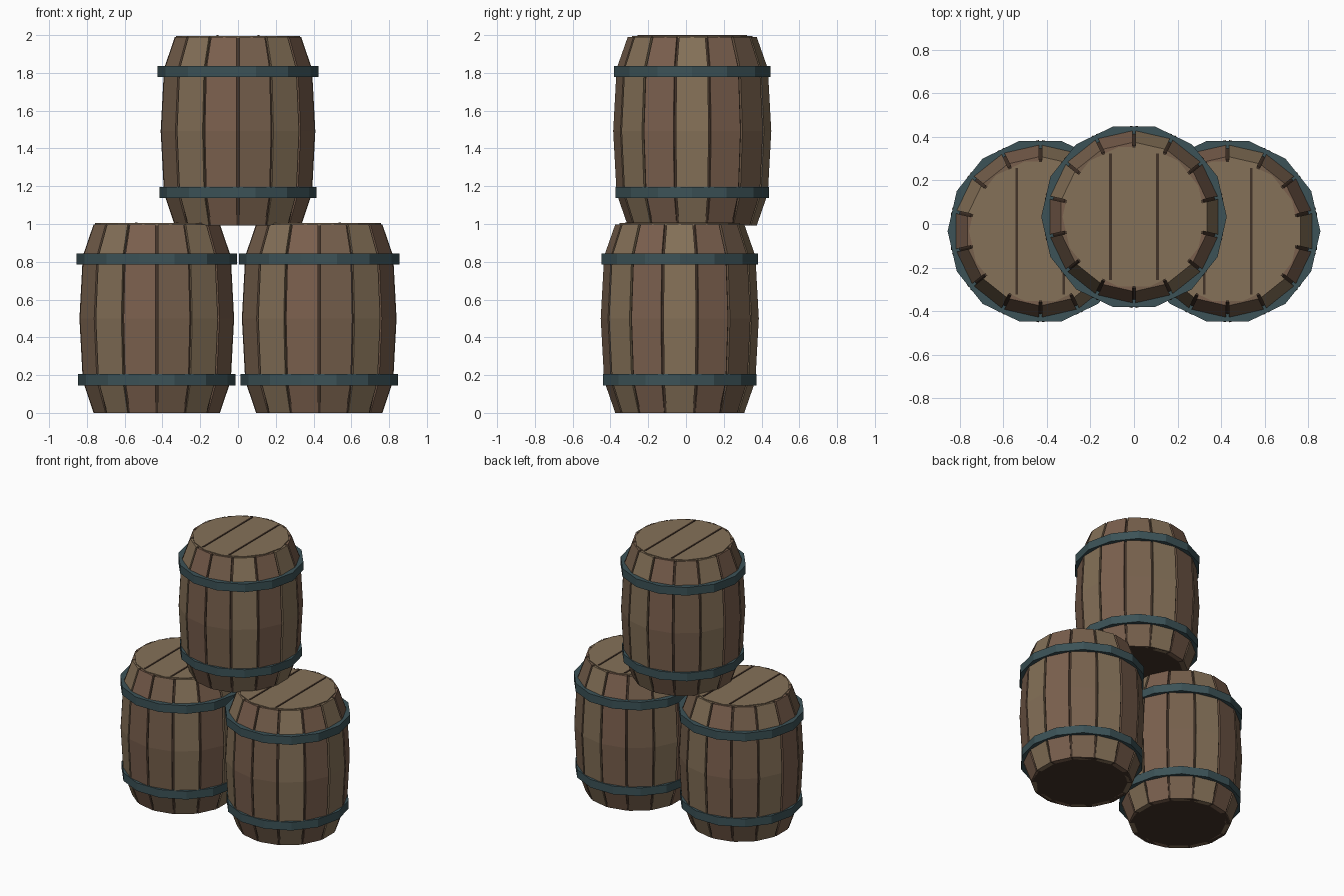
import bpy, bmesh, math

if "Cube" in bpy.data.objects:
    bpy.data.objects.remove(bpy.data.objects["Cube"])

N = 14                                   # staves per barrel
STEP = 2 * math.pi / N
# (height, corner radius) of the bulging side
PROFILE = [(0, .343), (.17, .402), (.5, .42), (.83, .402), (.998, .343)]


def material(name, rgb):
    m = bpy.data.materials.new(name)
    m.diffuse_color = (*rgb, 1)
    m.use_nodes = True
    m.node_tree.nodes["Principled BSDF"].inputs["Base Color"].default_value = m.diffuse_color
    return m


TAN = material("tan_wood", (.235, .165, .098))
RED = material("red_wood", (.195, .115, .075))
BROWN = material("brown_wood", (.18, .115, .072))
DARK = material("dark_wood", (.055, .033, .022))
IRON = material("hoop_iron", (.045, .085, .095))


def finish(bm, name, loc, mats):
    bmesh.ops.recalc_face_normals(bm, faces=bm.faces)
    me = bpy.data.meshes.new(name)
    bm.to_mesh(me)
    bm.free()
    for m in mats:
        me.materials.append(m)
    ob = bpy.data.objects.new(name, me)
    ob.location = loc
    bpy.context.collection.objects.link(ob)
    return ob


def lathe(name, loc, profile, mat, phase=0, closed=False):
    """14-sided turned solid; closed=True joins the profile into a ring."""
    bm = bmesh.new()
    rings = [[bm.verts.new((r * math.cos(phase + i * STEP),
                            r * math.sin(phase + i * STEP), z))
              for i in range(N)] for z, r in profile]
    pairs = list(zip(rings, rings[1:]))
    if closed:
        pairs.append((rings[-1], rings[0]))
    else:
        bm.faces.new(rings[0])
        bm.faces.new(rings[-1])
    for a, b in pairs:
        for i in range(N):
            j = (i + 1) % N
            bm.faces.new((a[i], a[j], b[j], b[i]))
    return finish(bm, name, loc, [mat])


def staves(name, loc):
    """Flat-faced boards with narrow gaps, cycling through three wood tones."""
    bm = bmesh.new()
    for k in range(N):
        c, s = math.cos(k * STEP), math.sin(k * STEP)
        rings = []
        for z, r in PROFILE:
            ring = []
            for rad, side in ((r, -1), (r, 1), (r - .035, 1), (r - .035, -1)):
                x = rad * math.cos(STEP / 2)
                y = side * (rad * math.sin(STEP / 2) - .007)
                ring.append(bm.verts.new((x * c - y * s, x * s + y * c, z)))
            rings.append(ring)
        faces = [bm.faces.new(rings[0]), bm.faces.new(rings[-1])]
        for a, b in zip(rings, rings[1:]):
            for i in range(4):
                j = (i + 1) % 4
                faces.append(bm.faces.new((a[i], a[j], b[j], b[i])))
        for f in faces:
            f.material_index = k % 3
    finish(bm, name, loc, [TAN, RED, BROWN])


def lid_seams(name, loc):
    bm = bmesh.new()
    for x in (-.108, .108):
        cube = bmesh.ops.create_cube(bm, size=1)["verts"]
        bmesh.ops.scale(bm, vec=(.012, .58, .01), verts=cube)
        bmesh.ops.translate(bm, vec=(x, 0, 1.003), verts=cube)
    finish(bm, name, loc, [DARK])


def barrel(tag, loc):
    staves(tag + "_staves", loc)
    # dark inner body seen in the gaps and underneath
    core = [(z, r - .016) for z, r in PROFILE]
    core[0] = (-0.0, .338)
    core[-1] = (.992, .327)
    lathe(tag + "_core", loc, core, DARK, STEP / 2)
    lathe(tag + "_lid", loc, [(.98, .328), (1.004, .328)], TAN)
    lid_seams(tag + "_lid_seams", loc)
    # hoops have their corners on the stave centres
    for part, z, r in (("lower_hoop", .145, .416), ("upper_hoop", .785, .426)):
        lathe(f"{tag}_{part}", loc,
              [(z, .385), (z, r), (z + .06, r), (z + .06, .385)],
              IRON, closed=True)


barrel("left_barrel", (-.43, -.033, 0))
barrel("right_barrel", (.43, -.033, 0))
barrel("top_barrel", (0, .033, .992))
